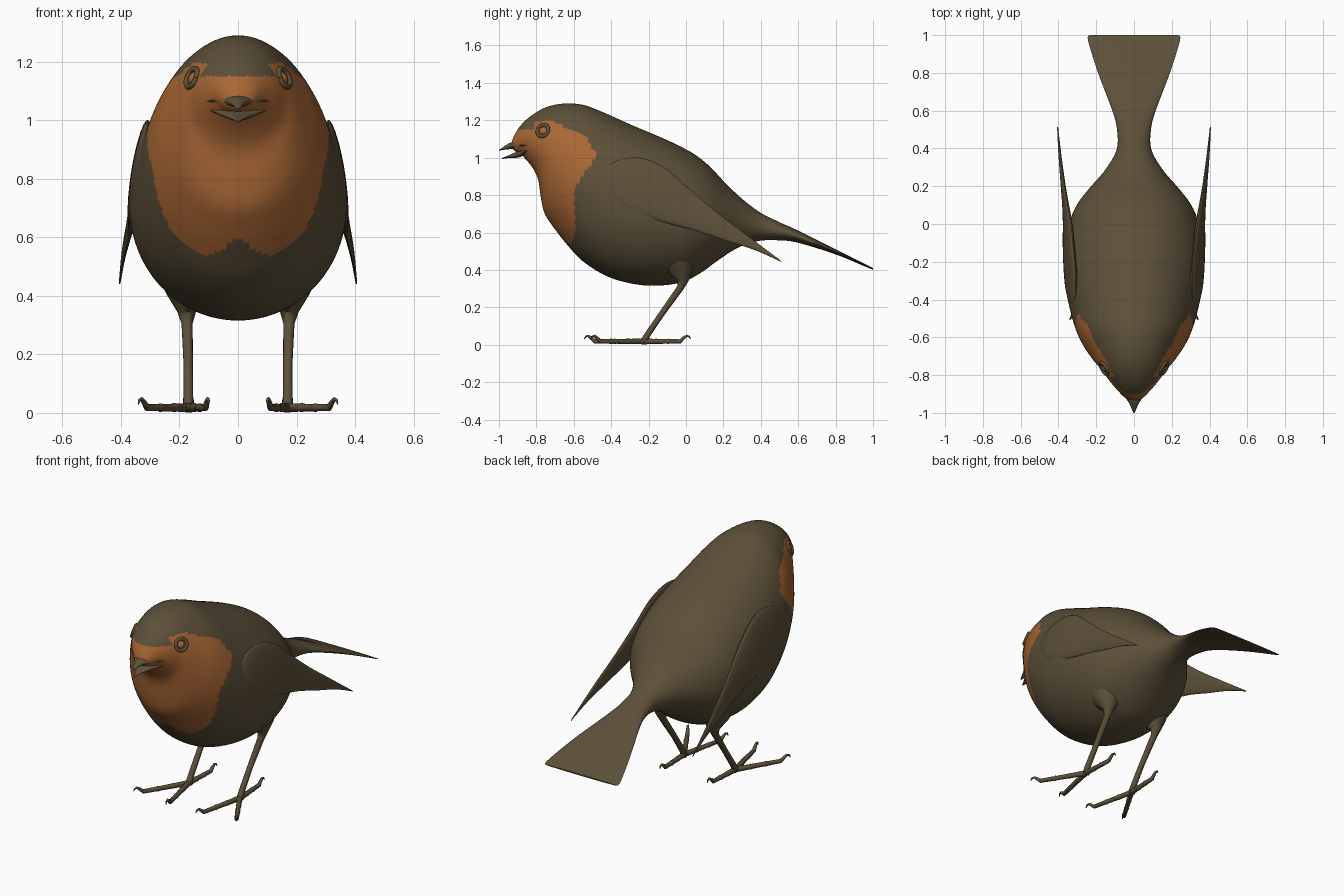
import bpy, bmesh, math
from mathutils import Vector, Matrix
from mathutils.bvhtree import BVHTree

if "Cube" in bpy.data.objects:
    bpy.data.objects.remove(bpy.data.objects["Cube"])

X = Vector((1, 0, 0))


def material(name, rgb):
    m = bpy.data.materials.new(name)
    m.diffuse_color = (*rgb, 1)
    m.use_nodes = True
    m.node_tree.nodes["Principled BSDF"].inputs["Base Color"].default_value = m.diffuse_color
    return m


BROWN = material("olive_brown", (0.108, 0.08, 0.041))
ORANGE = material("breast_orange", (0.40, 0.135, 0.035))


def finish(name, bm, mats, mirror=False):
    bmesh.ops.recalc_face_normals(bm, faces=bm.faces[:])
    me = bpy.data.meshes.new(name)
    bm.to_mesh(me)
    bm.free()
    for m in mats:
        me.materials.append(m)
    me.shade_smooth()
    me.set_sharp_from_angle(angle=math.radians(50))
    ob = bpy.data.objects.new(name, me)
    bpy.context.collection.objects.link(ob)
    if mirror:
        ob.modifiers.new("mirror", 'MIRROR').use_mirror_merge = False
    return ob


def skin(bm, rings):
    """Join rings of points into a closed skin."""
    rows = [[bm.verts.new(p) for p in r] for r in rings]
    n = len(rows[0])
    for a, b in zip(rows, rows[1:]):
        for i in range(n):
            j = (i + 1) % n
            bm.faces.new((a[i], a[j], b[j], b[i]))
    bm.faces.new(rows[0])
    bm.faces.new(rows[-1])


def smooth_rows(rows, steps):
    """Catmull-Rom interpolation of station rows."""
    out = []
    for i in range(len(rows) - 1):
        quad = (rows[max(i - 1, 0)], rows[i], rows[i + 1], rows[min(i + 2, len(rows) - 1)])
        for s in range(steps):
            t = s / steps
            out.append([0.5 * (2 * b + (c - a) * t + (2 * a - 5 * b + 4 * c - d) * t * t
                               + (3 * b - a - 3 * c + d) * t ** 3) for a, b, c, d in zip(*quad)])
    return out + [list(rows[-1])]


def oval(top, bottom, half, n):
    c, v = (top + bottom) / 2, (top - bottom) / 2
    return [c + v * math.cos(2 * math.pi * k / n) + X * half * math.sin(2 * math.pi * k / n)
            for k in range(n)]


def loft(rows, steps, n):
    """Rows: top y, top z, bottom y, bottom z, half width."""
    bm = bmesh.new()
    skin(bm, [oval(Vector((0, r[0], r[1])), Vector((0, r[2], r[3])), r[4], n)
              for r in smooth_rows(rows, steps)])
    return bm


def tube(bm, pts, radii, n=10):
    pts = [Vector(p) for p in pts]
    rings = []
    for i, p in enumerate(pts):
        t = (pts[min(i + 1, len(pts) - 1)] - pts[max(i - 1, 0)]).normalized()
        u = (X - t * X.dot(t)).normalized()
        v = t.cross(u)
        rings.append([p + (u * math.cos(2 * math.pi * k / n) + v * math.sin(2 * math.pi * k / n)) * radii[i]
                      for k in range(n)])
    skin(bm, rings)


def lerp_table(table, x):
    for (a, fa), (b, fb) in zip(table, table[1:]):
        if a <= x <= b:
            return fa + (fb - fa) * (x - a) / (b - a)
    return -9


# Body with head and tail, one loft of tilted ovals
body_rows = [
    (-.935, 1.075, -.935, 1.055, .012), (-.92, 1.115, -.915, 1.035, .05),
    (-.89, 1.165, -.875, 1.01, .085), (-.84, 1.215, -.82, .945, .13),
    (-.77, 1.26, -.79, .88, .165), (-.70, 1.283, -.775, .78, .20),
    (-.62, 1.29, -.755, .70, .235), (-.54, 1.28, -.71, .63, .275),
    (-.46, 1.25, -.64, .54, .31), (-.38, 1.215, -.55, .445, .335),
    (-.28, 1.17, -.42, .365, .36), (-.16, 1.12, -.28, .325, .372),
    (-.05, 1.07, -.15, .316, .365), (.05, 1.015, -.02, .335, .34),
    (.13, .95, .08, .385, .30), (.21, .865, .17, .45, .235),
    (.3, .78, .28, .52, .15), (.4, .705, .39, .555, .092),
    (.5, .655, .5, .558, .09), (.6, .61, .6, .545, .115),
    (.8, .51, .8, .483, .19), (.97, .425, .97, .413, .243), (1, .41, 1, .402, .235)]
bm = loft(body_rows, 7, 96)
# Orange bib: rear limit by height, scalloped lower edge, brow line above the beak
rear = [(.5, -.62), (.6, -.59), (.83, -.6), (.9, -.56), (.97, -.5), (1.02, -.48),
        (1.1, -.53), (1.15, -.62), (1.195, -.71)]
for f in bm.faces:
    c = f.calc_center_median()
    low = .53 + .06 * math.exp(-(c.x / .06) ** 2) + .04 * max(0, (abs(c.x) - .2) / .1)
    brow = 1.15 if c.y < -.81 else 1.195
    f.material_index = int(low < c.z < brow and c.y < lerp_table(rear, c.z))
body = finish("body_and_tail", bm, [BROWN, ORANGE])

# Open beak, upper and lower halves
finish("upper_beak", loft([
    (-.82, 1.068, -.82, 1.052, .13), (-.87, 1.082, -.87, 1.05, .095),
    (-.91, 1.088, -.91, 1.046, .055), (-.95, 1.075, -.95, 1.045, .025),
    (-.985, 1.052, -.985, 1.04, .01), (-1, 1.04, -1, 1.036, .003)], 4, 20), [BROWN])
finish("lower_beak", loft([
    (-.82, 1.055, -.82, 1.04, .12), (-.87, 1.045, -.86, 1.015, .085),
    (-.91, 1.03, -.90, 1.0, .045), (-.95, 1.012, -.95, .998, .02),
    (-.985, .998, -.985, .992, .004)], 4, 20), [BROWN])

# Wings: upper edge y, z, x; lower edge y, z, x; half thickness
wing_rows = [
    (-.455, .915, .305, -.455, .885, .31, .01), (-.38, .98, .31, -.42, .82, .335, .018),
    (-.25, 1.0, .31, -.33, .74, .358, .022), (-.12, .95, .322, -.15, .665, .368, .022),
    (0, .85, .335, .05, .61, .37, .018), (.15, .72, .36, .2, .56, .382, .012),
    (.32, .59, .385, .37, .505, .395, .008), (.50, .455, .403, .515, .44, .405, .003)]
bm = bmesh.new()
skin(bm, [oval(Vector((r[2], r[0], r[1])), Vector((r[5], r[3], r[4])), r[6], 24)
          for r in smooth_rows(wing_rows, 5)])
finish("wings", bm, [BROWN], True)

# Eyes: orange ball in a brown lid ring, seated on the head surface
tree = BVHTree.FromPolygons([v.co for v in body.data.vertices],
                            [p.vertices[:] for p in body.data.polygons])
hit, nor, _, _ = tree.ray_cast(Vector((1, -.765, 1.145)), -X)
if nor.x < 0:
    nor = -nor
u = nor.cross(Vector((0, 0, 1))).normalized()
w = u.cross(nor)
bm = bmesh.new()
bmesh.ops.create_uvsphere(bm, u_segments=20, v_segments=12, radius=.026,
                          matrix=Matrix.Translation(hit - nor * .016))
finish("eyeballs", bm, [ORANGE], True)
bm = bmesh.new()
ring = [hit + (u * math.cos(a) + w * math.sin(a)) * .033
        for a in (2 * math.pi * k / 28 for k in range(29))]
tube(bm, ring, [.010] * 29, 8)
finish("eyelids", bm, [BROWN], True)

# Legs with a tapered thigh
bm = bmesh.new()
tube(bm, [(.165, -.05, .47), (.17, -.03, .40), (.176, -.015, .345), (.174, -.03, .305),
          (.17, -.13, .165), (.17, -.205, .055), (.17, -.225, .02)],
     [.11, .075, .032, .019, .016, .017, .018], 14)
finish("legs", bm, [BROWN], True)

# Toes with hooked claws: two forward, one back
bm = bmesh.new()
for dx, dy in ((-.06, -.27), (.145, -.24), (-.01, .2)):
    d = Vector((dx, dy, 0))
    e = d.normalized()
    hub = Vector((.17, -.225, .018))
    pts = [hub + d * s for s in (-.05, .3, .33, .36, .62, .65, .68, .97)]
    radii = [.017, .014, .016, .014, .013, .0155, .013, .012]
    for out, up, r in ((.012, .018, .009), (.028, .029, .007), (.042, .026, .005), (.05, .012, .002)):
        pts.append(hub + d + e * out + Vector((0, 0, up)))
        radii.append(r)
    tube(bm, pts, radii, 10)
finish("toes", bm, [BROWN], True)
